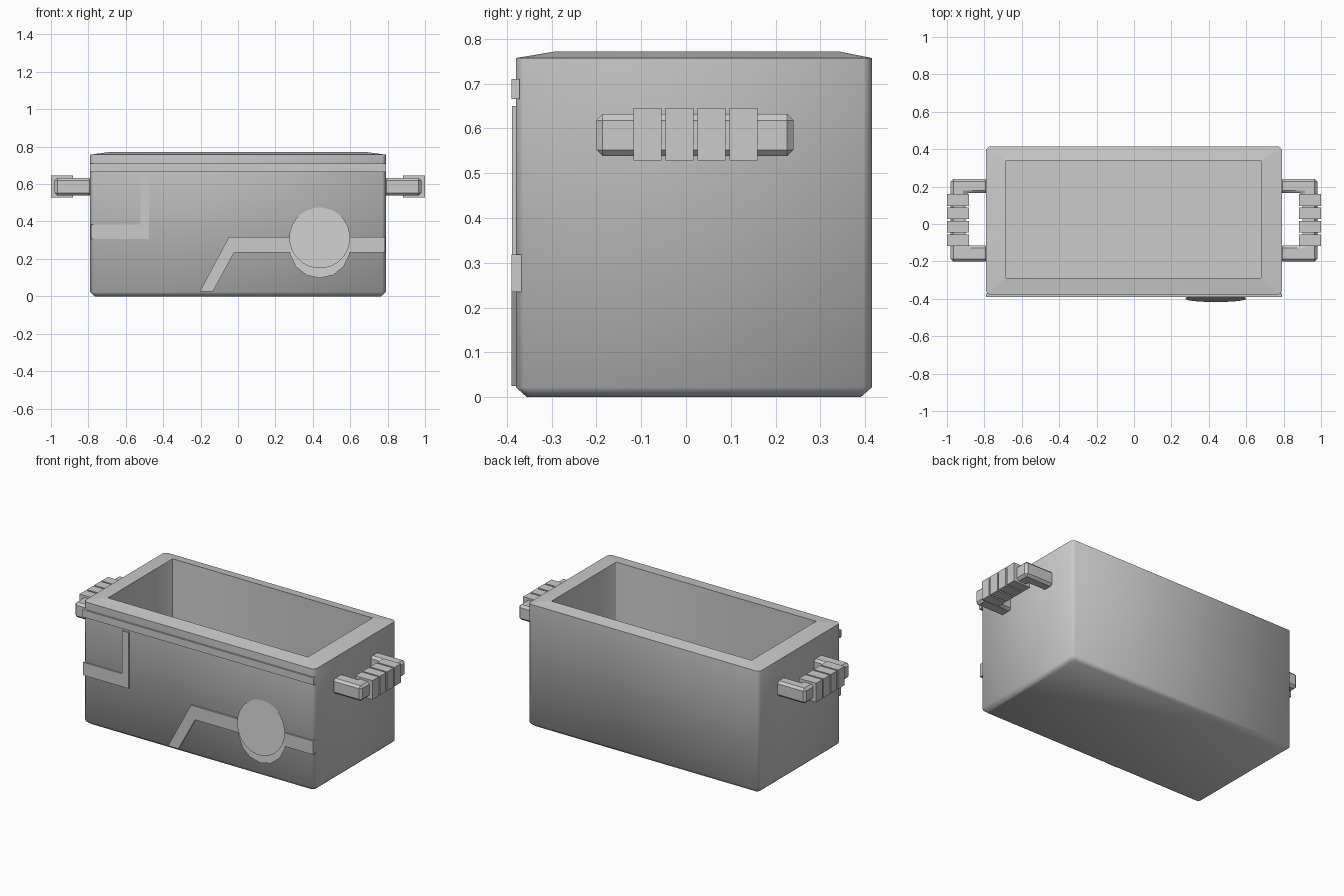
import bpy, bmesh, math
from mathutils import Vector

if "Cube" in bpy.data.objects:
    bpy.data.objects.remove(bpy.data.objects["Cube"])


def finish(name, bm, angle=35):
    bmesh.ops.recalc_face_normals(bm, faces=bm.faces)
    me = bpy.data.meshes.new(name)
    bm.to_mesh(me)
    bm.free()
    ob = bpy.data.objects.new(name, me)
    bpy.context.collection.objects.link(ob)
    bpy.ops.object.select_all(action='DESELECT')
    ob.select_set(True)
    bpy.context.view_layer.objects.active = ob
    bpy.ops.object.shade_smooth_by_angle(angle=math.radians(angle))
    return ob


def ring(bm, x0, x1, y0, y1, z, c):
    """Rectangle with cut corners at height z."""
    pts = [(x0 + c, y0), (x1 - c, y0), (x1, y0 + c), (x1, y1 - c),
           (x1 - c, y1), (x0 + c, y1), (x0, y1 - c), (x0, y0 + c)]
    return [bm.verts.new((x, y, z)) for x, y in pts]


def prism(name, pts, direction, place, bevel=0.0):
    """Extrude a flat outline; place maps 2D points to 3D."""
    bm = bmesh.new()
    face = bm.faces.new([bm.verts.new(place(*p)) for p in pts])
    res = bmesh.ops.extrude_face_region(bm, geom=[face], use_keep_orig=True)
    verts = [v for v in res['geom'] if isinstance(v, bmesh.types.BMVert)]
    bmesh.ops.translate(bm, verts=verts, vec=Vector(direction))
    if bevel:
        bmesh.ops.bevel(bm, geom=bm.edges[:], offset=bevel, segments=1,
                        affect='EDGES', profile=0.5)
    return finish(name, bm)


def front_trim(name, pts, y_front, y_back):
    return prism(name, pts, (0, y_back - y_front, 0), lambda x, z: (x, y_front, z))


# Open trough body: chamfered base, walls, sloped rim and deep cavity
bm = bmesh.new()
X, Y0, Y1 = 0.79, -0.38, 0.415
loops = [ring(bm, -X + .025, X - .025, Y0 + .025, Y1 - .025, 0, .012),
         ring(bm, -X, X, Y0, Y1, .022, .018),
         ring(bm, -X, X, Y0, Y1, .757, .018),
         ring(bm, -.685, .68, -.29, .34, .772, .002),
         ring(bm, -.685, .68, -.29, .34, .10, .002)]
for a, b in zip(loops, loops[1:]):
    for i in range(8):
        j = (i + 1) % 8
        bm.faces.new((a[i], a[j], b[j], b[i]))
bm.faces.new(loops[0])
bm.faces.new(loops[-1])
finish("trough_body", bm, 50)

# Raised trims on the front
front_trim("top_trim", [(-.79, .665), (.79, .665), (.79, .71), (-.79, .71)], -.39, -.372)
front_trim("corner_trim", [(-.785, .305), (-.475, .305), (-.475, .65),
                           (-.52, .65), (-.52, .385), (-.785, .385)], -.388, -.37)
front_trim("bent_trim", [(-.205, .025), (-.135, .025), (-.02, .235), (.785, .235),
                         (.785, .318), (-.048, .318)], -.39, -.36)


# Two thin tilted discs over the bent trim
def disc(name, y, z, r, sides):
    bm = bmesh.new()
    vs = []
    for i in range(sides):
        a = 2 * math.pi * (i + .5) / sides
        dz = r * math.sin(a)
        vs.append(bm.verts.new((.437 + r * math.cos(a), y + dz * .105, z + dz)))
    f = bm.faces.new(vs)
    ob = finish(name, bm)
    return ob


disc("front_disc", -.400, .312, .163, 24)
disc("back_disc", -.389, .26, .163, 14)

# U-shaped side handles with four grip blocks each
for side, s in (("right", 1), ("left", -1)):
    outline = [(.78, -.2), (.98, -.2), (.98, .24), (.78, .24),
               (.78, .165), (.9, .165), (.9, -.115), (.78, -.115)]
    prism(side + "_handle", [(s * x, y) for x, y in outline], (0, 0, .094),
          lambda x, y: (x, y, .538), .014)
    for i in range(4):
        y = -.117 + i * .0715
        a, b = s * .883, s * 1.0
        prism(f"{side}_grip_{i + 1}", [(a, y), (b, y), (b, y + .062), (a, y + .062)],
              (0, 0, .117), lambda x, y: (x, y, .528))
